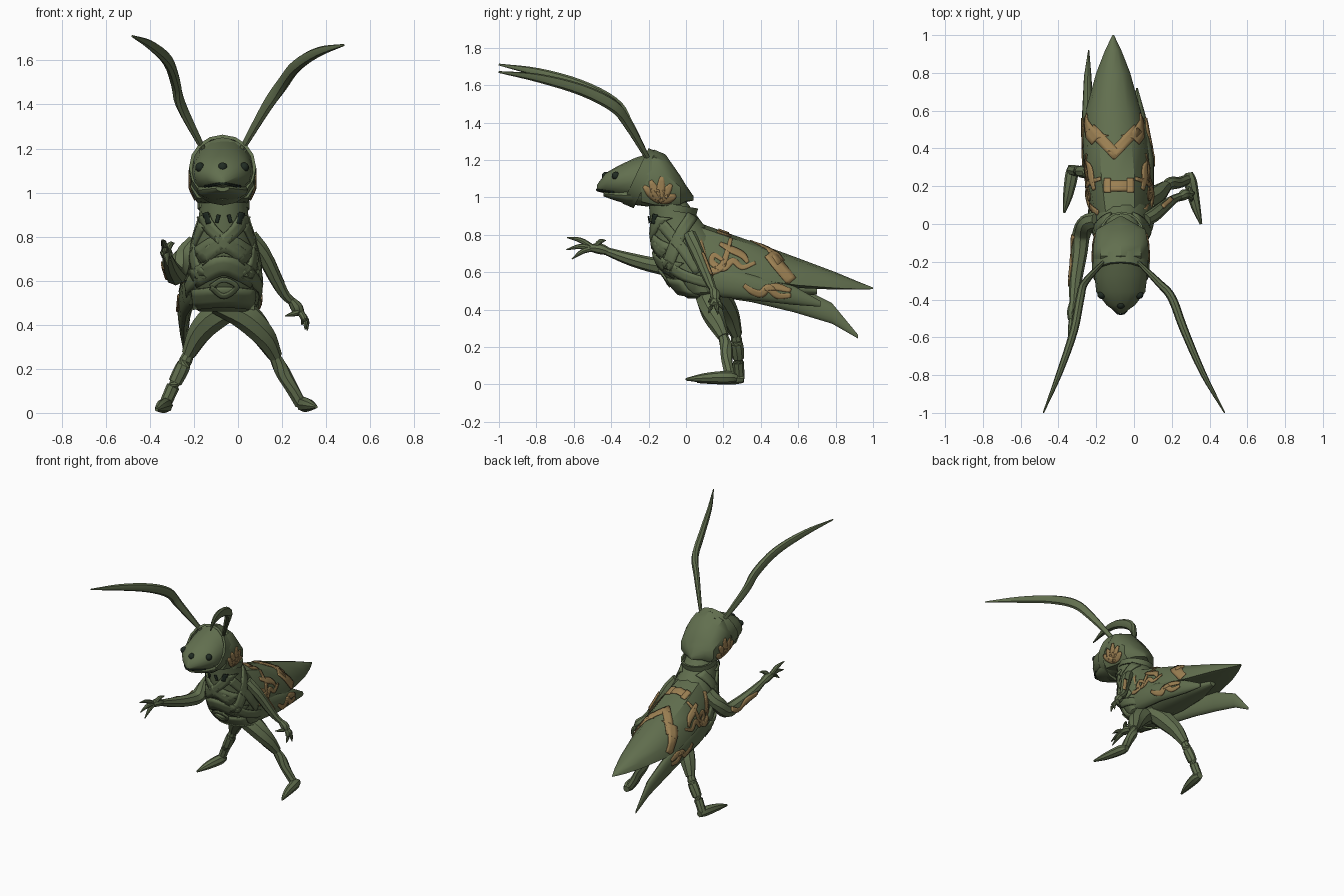
import bpy, bmesh, math
from mathutils import Vector
from mathutils.bvhtree import BVHTree

cube = bpy.data.objects.get("Cube")
if cube:
    bpy.data.objects.remove(cube, do_unlink=True)


def material(name, rgb):
    m = bpy.data.materials.new(name)
    m.use_nodes = True
    m.diffuse_color = (*rgb, 1)
    m.node_tree.nodes["Principled BSDF"].inputs["Base Color"].default_value = (*rgb, 1)
    return m


GREEN = material("moss_green", (0.122, 0.16, 0.078))
OCHRE = material("ochre", (0.33, 0.215, 0.085))
DARK = material("dark_green", (0.015, 0.025, 0.017))
CIRCLE = [(math.cos(k * math.pi / 8), math.sin(k * math.pi / 8)) for k in range(16)]
ROOF = [(-1, 0), (-.88, .5), (-.5, .9), (0, 1), (.5, .9), (.88, .5), (1, 0), (.6, -.1), (-.6, -.1)]
HOOD = [(-.8, -.9), (-1, -.5), (-1, .25), (-.72, .74), (0, 1), (.72, .74), (1, .25), (1, -.5), (.8, -.9), (0, -1)]


def smooth(points, steps=5):
    """Curve through the points, of any dimension."""
    p = [Vector(q) for q in points]
    p = [p[0] * 2 - p[1]] + p + [p[-1] * 2 - p[-2]]
    out = []
    for a, b, c, d in zip(p, p[1:], p[2:], p[3:]):
        for k in range(steps):
            t = k / steps
            out.append((b * 2 + (c - a) * t + (a * 2 - b * 5 + c * 4 - d) * t * t
                        + (b * 3 - a - c * 3 + d) * t ** 3) / 2)
    return out + [p[-2]]


def finish(name, bm, mat, angle=35):
    bmesh.ops.recalc_face_normals(bm, faces=bm.faces)
    me = bpy.data.meshes.new(name)
    bm.to_mesh(me)
    bm.free()
    me.materials.append(mat)
    ob = bpy.data.objects.new(name, me)
    bpy.context.collection.objects.link(ob)
    bpy.ops.object.select_all(action='DESELECT')
    bpy.context.view_layer.objects.active = ob
    ob.select_set(True)
    bpy.ops.object.shade_smooth_by_angle(angle=math.radians(angle))
    return ob


def skin(name, rings, caps=True):
    """Bridge equal rings of points into one surface."""
    bm = bmesh.new()
    rows = [[bm.verts.new(p) for p in ring] for ring in rings]
    n = len(rows[0])
    for a, b in zip(rows, rows[1:]):
        for k in range(n):
            j = (k + 1) % n
            bm.faces.new((a[k], a[j], b[j], b[k]))
    if caps:
        bm.faces.new(rows[0])
        bm.faces.new(rows[-1])
    return finish(name, bm, GREEN)


def loft_y(name, sections, profile=CIRCLE):
    """Sections are (y, centre x, half width, middle z, half height)."""
    return skin(name, [[(cx + u * w, y, z + v * h) for u, v in profile]
                       for y, cx, w, z, h in sections])


def tube(name, points, radii, flat=1.0, steps=4):
    """Tapered limb along a curved path, flattened sideways by a factor."""
    path = smooth([(*p, r) for p, r in zip(points, radii)], steps)
    rings = []
    for k, q in enumerate(path):
        t = (path[min(k + 1, len(path) - 1)] - path[max(k - 1, 0)]).to_3d().normalized()
        side = t.cross(Vector((0, 0, 1)) if abs(t.z) < .9 else Vector((0, 1, 0))).normalized()
        up = side.cross(t)
        rings.append([q.to_3d() + (side * u * flat + up * v) * q.w for u, v in CIRCLE[::2]])
    return skin(name, rings)


def band(name, centre, u, v, depth):
    """Ring of cloth around a part."""
    c, u, v, d = map(Vector, (centre, u, v, depth))
    return skin(name, [[c + d * t + (u * a + v * b) * s for a, b in CIRCLE]
                       for t, s in ((0, .9), (0, 1), (1, 1), (1, .9))], caps=False)


def ribbon(name, path, width, axis, targets, mat=OCHRE, lift=.004, thick=.006, taper=0):
    """Strip drawn in a side, front or top plane and laid on the target surfaces."""
    trees = [BVHTree.FromPolygons([v.co for v in t.data.vertices],
                                  [p.vertices[:] for p in t.data.polygons]) for t in targets]
    out = Vector({'left': (1, 0, 0), 'right': (-1, 0, 0), 'front': (0, -1, 0), 'top': (0, 0, 1)}[axis])

    def place(q):
        a, b = q
        p = {'front': Vector((a, 0, b)), 'top': Vector((a, b, 0))}.get(axis, Vector((0, a, b)))
        hits = [t.ray_cast(p + out * 3, -out)[:2] for t in trees]
        hits = [h for h in hits if h[0]]
        if not hits:
            return None
        co, normal = max(hits, key=lambda h: h[0].dot(out))
        return co + (normal if normal.dot(out) > 0 else -normal) * lift

    line = smooth(path, 6)
    bm = bmesh.new()
    last = None
    for k, p in enumerate(line):
        t = (line[min(k + 1, len(line) - 1)] - line[max(k - 1, 0)]).normalized()
        w = width * (1 - taper * (1 - math.sin(math.pi * k / (len(line) - 1))))
        n = Vector((-t.y, t.x)) * w / 2
        row = [place(p + n * s) for s in (-1, -.33, .33, 1)]
        row = [bm.verts.new(q) for q in row] if all(row) else None
        if row and last:
            for j in range(3):
                bm.faces.new((last[j], last[j + 1], row[j + 1], row[j]))
        last = row
    ob = finish(name, bm, mat, 60)
    mod = ob.modifiers.new("thickness", 'SOLIDIFY')
    mod.thickness = thick
    mod.offset = 0
    return ob


# Head: pointed face, lower jaw and a boxy hood sloping down behind
face = loft_y("face", [(-.475, -.07, .012, 1.05, .018), (-.43, -.07, .075, 1.075, .055),
                       (-.36, -.07, .13, 1.085, .085), (-.27, -.07, .14, 1.09, .122),
                       (-.16, -.07, .14, 1.1, .145)])
loft_y("jaw", [(-.44, -.07, .03, 1.02, .015), (-.4, -.07, .08, 1.015, .025),
               (-.32, -.07, .115, 1.01, .045), (-.2, -.07, .11, 1.01, .06)])
hood = loft_y("hood", [(-.24, -.07, .145, 1.085, .12), (-.17, -.07, .148, 1.1, .155),
                       (-.11, -.07, .145, 1.085, .145), (-.03, -.07, .13, 1.035, .08),
                       (.0, -.07, .08, 1.02, .045), (.04, -.07, .01, .995, .012)], HOOD)
band("hood_band", (-.07, -.27, 1.115), (.152, 0, 0), (0, .07, .148), (0, .06, -.025))
ribbon("mouth", [(-.15, 1.03), (-.07, 1.042), (.01, 1.03)], .008, 'front', [face], DARK)
for name, x, y in (("right_eye", -.172, -.375), ("middle_eye", -.07, -.428), ("left_eye", .028, -.375)):
    bm = bmesh.new()
    bmesh.ops.create_uvsphere(bm, u_segments=12, v_segments=8, radius=.022)
    bmesh.ops.translate(bm, vec=(x, y, 1.115), verts=bm.verts)
    finish(name, bm, DARK, 60)

# Antennae sweeping forward
FEEL = (.015, .028, .033, .031, .023, .005)
tube("left_antenna", [(.02, -.2, 1.2), (.13, -.31, 1.39), (.2, -.39, 1.49),
                      (.265, -.56, 1.575), (.365, -.79, 1.638), (.48, -1, 1.67)], FEEL, .7)
tube("right_antenna", [(-.16, -.2, 1.2), (-.26, -.31, 1.4), (-.285, -.39, 1.505),
                       (-.32, -.57, 1.6), (-.395, -.79, 1.668), (-.48, -1, 1.71)], FEEL, .7)

# Torso and abdomen
torso = skin("torso", [[(-.065 + u * rx, cy + v * ry, z) for u, v in CIRCLE] for z, cy, rx, ry in
                       ((.46, .1, .11, .09), (.49, .09, .155, .13), (.58, .06, .168, .175),
                        (.68, .03, .16, .195), (.77, .0, .14, .18), (.86, -.05, .115, .14),
                        (.98, -.1, .105, .1))])
loft_y("abdomen", [(.05, -.07, .13, .58, .11), (.3, -.085, .14, .55, .085),
                   (.5, -.1, .1, .52, .05), (.7, -.11, .02, .5, .02)])

# Folded wing cover and the two lower wings
wing = loft_y("wing_cover", [(-.02, -.07, .13, .72, .15), (.08, -.075, .155, .65, .21),
                             (.25, -.085, .175, .6, .2), (.45, -.1, .17, .55, .18),
                             (.6, -.11, .145, .53, .145), (.8, -.11, .09, .515, .085),
                             (.92, -.11, .043, .51, .04), (1, -.11, .004, .51, .008)], ROOF)
left_wing = loft_y("left_lower_wing", [(.02, .05, .035, .58, .08), (.15, .065, .04, .56, .09),
                                       (.35, .065, .04, .52, .07), (.58, .03, .03, .475, .05),
                                       (.72, .015, .005, .43, .015)])
right_wing = loft_y("right_lower_wing", [(.02, -.19, .035, .58, .08), (.15, -.215, .04, .56, .09),
                                         (.35, -.235, .035, .52, .08), (.58, -.245, .03, .46, .075),
                                         (.78, -.245, .02, .38, .055), (.92, -.24, .003, .255, .01)])

# Legs: wrapped thighs, narrow knees, separate shins and pointed feet
THIGH = (.05, .066, .056, .032)
SHIN = (.024, .034, .03, .028)
tube("left_thigh", [(-.1, .11, .5), (.02, .12, .45), (.11, .15, .36), (.17, .2, .255)], THIGH)
tube("right_thigh", [(.0, .14, .49), (-.09, .18, .45), (-.17, .23, .37), (-.225, .27, .265)], THIGH)
tube("left_shin", [(.163, .195, .265), (.195, .215, .2), (.24, .22, .12), (.285, .235, .04)], SHIN)
tube("right_shin", [(-.22, .265, .275), (-.255, .275, .2), (-.295, .28, .12), (-.33, .285, .04)], SHIN)
FOOT = (.022, .034, .026, .007)
tube("left_foot", [(.29, .27, .034), (.3, .22, .038), (.325, .1, .034), (.355, 0, .027)], FOOT)
tube("right_foot", [(-.325, .31, .03), (-.33, .26, .034), (-.35, .15, .027), (-.37, .06, .014)], FOOT)

# Arms with three fingers and a thumb
left_arm = tube("left_arm", [(.06, .02, .8), (.11, .05, .73), (.17, .1, .61), (.21, .13, .54),
                             (.25, .15, .5)], (.035, .036, .03, .024, .018))
right_arm = tube("right_arm", [(-.19, .02, .77), (-.25, .0, .7), (-.28, -.06, .63), (-.29, -.16, .635),
                               (-.31, -.3, .67), (-.32, -.42, .71)], (.045, .05, .048, .042, .034, .022))
PALM = (.017, .029, .02)
tube("left_palm", [(.24, .14, .515), (.265, .155, .48), (.285, .16, .45)], PALM)
tube("right_palm", [(-.32, -.4, .705), (-.325, -.46, .725), (-.33, -.51, .73)], PALM)
HANDS = {
    "left": ((.275, .155, .465), (.014, 0, 0),
             [(.305, .12, .38), (.315, .17, .375), (.29, .2, .4), (.215, .12, .44)]),
    "right": ((-.328, -.49, .727), (0, 0, .014),
              [(-.345, -.635, .785), (-.335, -.64, .72), (-.32, -.61, .67), (-.29, -.43, .77)]),
}
for side, (base, bend, tips) in HANDS.items():
    for k, tip in enumerate(tips):
        mid = Vector(base).lerp(Vector(tip), .5) + Vector(bend)
        tube(f"{side}_finger_{k + 1}", [base, mid, tip], (.015, .014, .003))

# Cloth wraps over neck, chest and hips
band("collar", (-.065, -.06, .925), (.118, 0, 0), (0, .115, -.02), (0, .01, .035))
cloth = dict(mat=GREEN, lift=.007, thick=.012)
for s, side in ((1, "left"), (-1, "right")):
    def x(d):
        return -.065 + s * d
    ribbon(f"{side}_neck_gap", [(x(.075), .91), (x(.06), .86)], .022, 'front', [torso], DARK, .012)
    ribbon(f"{side}_throat_gap", [(x(.02), .9), (x(.03), .865)], .016, 'front', [torso], DARK, .012)
    ribbon(f"{side}_neck_strap", [(x(.1), .93), (x(.05), .83), (x(-.1), .7)], .05, 'front', [torso], **cloth)
    ribbon(f"{side}_shoulder_wrap", [(.03, .9), (-.04, .78), (-.1, .62)], .06, side, [torso], **cloth)
    ribbon(f"{side}_chest_wrap", [(-.13, .86), (-.03, .74), (.07, .6)], .055, side, [torso], **cloth)
    ribbon(f"{side}_waist_wrap", [(-.1, .64), (.0, .58), (.16, .53)], .05, side, [torso], **cloth)
for k, (edge, middle) in enumerate(((.69, .77), (.61, .67), (.52, .53))):
    ribbon(f"front_wrap_{k + 1}", [(-.2, edge), (-.065, middle), (.07, edge)], .085, 'front', [torso], **cloth)
ribbon("buckle", [(-.12, .58), (-.065, .61), (-.01, .58), (-.065, .54), (-.12, .58)],
       .02, 'front', [torso], GREEN, .015, .01)

# Painted ornaments: chevron and bow on the back, scrolls on the sides
ribbon("back_bow", [(-.16, .2), (.0, .2)], .055, 'top', [wing])
for k, x0 in enumerate((-.14, -.02)):
    ribbon(f"bow_end_{k + 1}", [(x0, .165), (x0, .24)], .035, 'top', [wing], lift=.005)
SCROLLS = {
    "bud": ([(.06, .79), (.075, .73), (.1, .66)], .045),
    "stem": ([(.08, .69), (.09, .63), (.14, .605), (.19, .63), (.215, .69), (.24, .78)], .036),
    "curl": ([(.2, .66), (.15, .69), (.14, .65), (.2, .62), (.25, .66), (.3, .625), (.37, .65)], .034),
    "leaf": ([(.18, .75), (.24, .72), (.3, .69), (.33, .65)], .036),
    "lower_scroll": ([(.31, .53), (.35, .5), (.4, .485), (.44, .515), (.49, .475), (.56, .475)], .04),
    "lower_leaf": ([(.42, .51), (.48, .52), (.56, .5)], .036),
}
PETALS = [(-.225, 1.06), (-.19, 1.09), (-.13, 1.11), (-.08, 1.07), (-.055, 1.01)]
for s, side, lower in ((1, "left", left_wing), (-1, "right", right_wing)):
    ribbon(f"{side}_chevron_top", [(-.105 - s * .015, .36), (-.105 + s * .15, .535)], .055, 'top', [wing])
    ribbon(f"{side}_chevron_side", [(.435, .71), (.49, .64), (.565, .55)], .06, side, [wing])
    for name, (path, width) in SCROLLS.items():
        ribbon(f"{side}_{name}", path, width, side, [wing, lower], taper=.5)
    for k, tip in enumerate(PETALS):
        ribbon(f"{side}_hood_petal_{k + 1}", [(-.14, .975), tip], .045, side, [hood], taper=.6)
ribbon("right_arm_stripe", [(-.06, .65), (-.14, .62), (-.22, .66), (-.33, .67)], .03, 'right', [right_arm])
ribbon("left_arm_stripe", [(.15, .09), (.2, .135)], .02, 'top', [left_arm])
